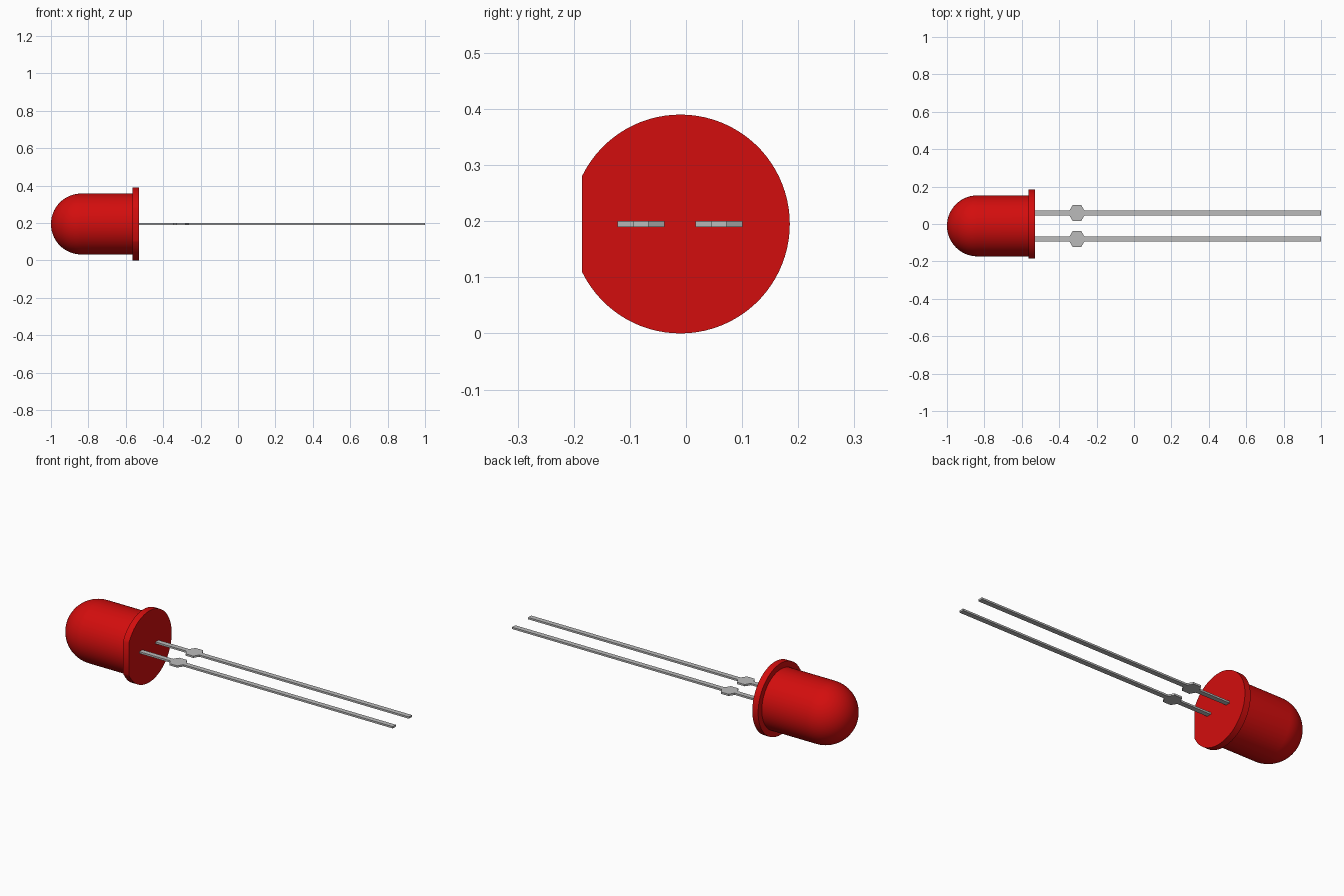
import bpy
import bmesh
import math
from mathutils import Vector

cube = bpy.data.objects.get("Cube")
if cube:
    bpy.data.objects.remove(cube, do_unlink=True)

AXIS_Y, AXIS_Z = -0.01, 0.195
BODY_R, FLANGE_R = 0.163, 0.195
FLANGE_BACK, FLANGE_FRONT = -0.565, -0.53


def make_material(name, rgb, roughness):
    mat = bpy.data.materials.new(name)
    mat.use_nodes = True
    mat.diffuse_color = (*rgb, 1)
    shader = mat.node_tree.nodes["Principled BSDF"]
    shader.inputs["Base Color"].default_value = (*rgb, 1)
    shader.inputs["Roughness"].default_value = roughness
    return mat


red = make_material("red_plastic", (0.65, 0.004, 0.004), 0.4)
grey = make_material("grey_metal", (0.5, 0.5, 0.5), 0.4)


def finish(bm, name, mat, smooth=False):
    bmesh.ops.recalc_face_normals(bm, faces=bm.faces)
    mesh = bpy.data.meshes.new(name)
    bm.to_mesh(mesh)
    bm.free()
    obj = bpy.data.objects.new(name, mesh)
    bpy.context.collection.objects.link(obj)
    mesh.materials.append(mat)
    if smooth:
        bpy.ops.object.select_all(action="DESELECT")
        obj.select_set(True)
        bpy.context.view_layer.objects.active = obj
        bpy.ops.object.shade_smooth_by_angle(angle=math.radians(30))
    return obj


def extrude_outline(name, points, offset, mat, smooth=False):
    bm = bmesh.new()
    face = bm.faces.new([bm.verts.new(p) for p in points])
    result = bmesh.ops.extrude_face_region(bm, geom=[face], use_keep_orig=True)
    moved = [v for v in result["geom"] if isinstance(v, bmesh.types.BMVert)]
    bmesh.ops.translate(bm, verts=moved, vec=offset)
    return finish(bm, name, mat, smooth)


# Domed lens: quarter-circle and straight profile spun around the x axis
centre = Vector((0, AXIS_Y, AXIS_Z))
bm = bmesh.new()
steps = 20
profile = []
for i in range(steps + 1):
    a = i / steps * math.pi / 2
    profile.append((BODY_R - 1 - BODY_R * math.cos(a), BODY_R * math.sin(a)))
profile.append((FLANGE_BACK, BODY_R))
verts = [bm.verts.new(centre + Vector((x, 0, r))) for x, r in profile]
edges = [bm.edges.new(pair) for pair in zip(verts, verts[1:])]
bmesh.ops.spin(bm, geom=verts + edges, cent=centre, axis=(1, 0, 0),
               angle=math.tau, steps=72)
bmesh.ops.remove_doubles(bm, verts=bm.verts, dist=0.0001)
finish(bm, "domed_lens", red, True)

# Flange: a disc whose front side is cut flat
cut = math.acos(0.175 / FLANGE_R)
segments = 72
outline = []
for i in range(segments + 1):
    a = -math.pi + cut + i / segments * (math.tau - 2 * cut)
    outline.append((FLANGE_BACK, AXIS_Y + FLANGE_R * math.cos(a),
                    AXIS_Z + FLANGE_R * math.sin(a)))
extrude_outline("flange", outline, (FLANGE_FRONT - FLANGE_BACK, 0, 0), red, True)

# Flat leads, each with a wider hexagonal stop
HALF_T = 0.005
side = [(FLANGE_FRONT, 0.0135), (-0.345, 0.0135), (-0.328, 0.042),
        (-0.282, 0.042), (-0.265, 0.0135), (1, 0.0135)]
for name, y in (("front_lead", -0.08), ("back_lead", 0.059)):
    points = [(x, y + w, AXIS_Z - HALF_T) for x, w in side]
    points += [(x, y - w, AXIS_Z - HALF_T) for x, w in reversed(side)]
    extrude_outline(name, points, (0, 0, 2 * HALF_T), grey)
